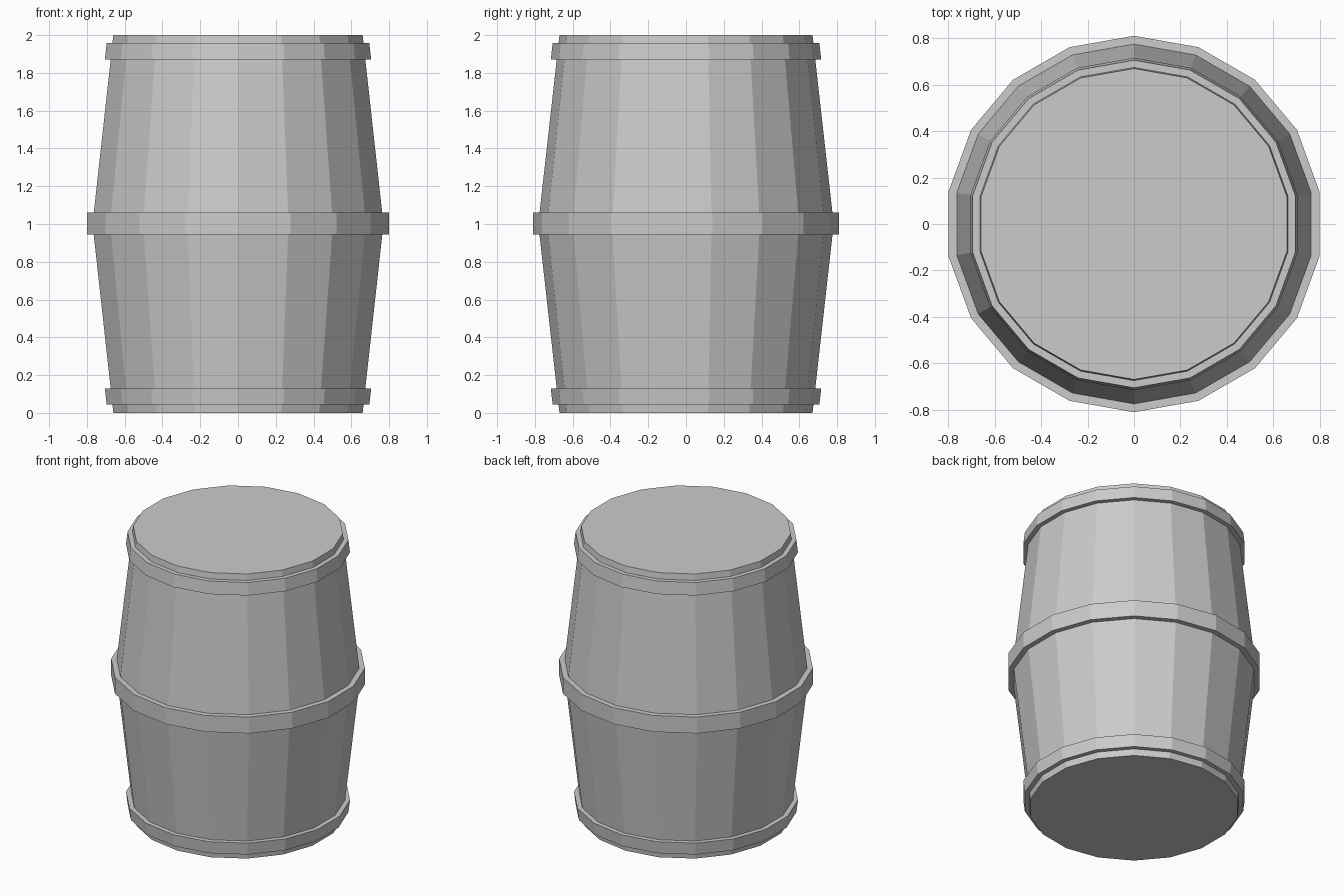
import bpy, bmesh, math

if "Cube" in bpy.data.objects:
    bpy.data.objects.remove(bpy.data.objects["Cube"])

SIDES = 18
R_END, R_MID = 0.67, 0.782  # body radius at the ends and at the belly


def body_radius(z):
    return R_MID - (R_MID - R_END) * abs(z - 1.0)


def lathe(name, profile, ring=False):
    """Spin (radius, z) points about z; ring closes the profile, otherwise ends are capped."""
    bm = bmesh.new()
    rows = []
    for r, z in profile:
        rows.append([bm.verts.new((r * math.cos(a), r * math.sin(a), z))
                     for a in (math.pi / 2 + i * math.tau / SIDES for i in range(SIDES))])
    pairs = list(zip(rows, rows[1:]))
    if ring:
        pairs.append((rows[-1], rows[0]))
    for lo, hi in pairs:
        for i in range(SIDES):
            j = (i + 1) % SIDES
            bm.faces.new((lo[i], lo[j], hi[j], hi[i]))
    if not ring:
        bm.faces.new(rows[0][::-1])
        bm.faces.new(rows[-1])
    bmesh.ops.recalc_face_normals(bm, faces=bm.faces)
    mesh = bpy.data.meshes.new(name)
    bm.to_mesh(mesh)
    bm.free()
    obj = bpy.data.objects.new(name, mesh)
    bpy.context.collection.objects.link(obj)
    return obj


def hoop(name, z0, r0, z1, r1):
    """Metal band with a slightly embedded inner wall."""
    lathe(name, [(body_radius(z0) - 0.005, z0), (r0, z0),
                 (r1, z1), (body_radius(z1) - 0.005, z1)], ring=True)


# Wooden body with flat lids
lathe("barrel_body", [(R_END, 0), (R_MID, 1.0), (R_END, 2.0)])

# Three hoops; the end ones taper with the staves
hoop("bottom_hoop", 0.045, 0.706, 0.13, 0.716)
hoop("middle_hoop", 0.945, 0.811, 1.06, 0.811)
hoop("top_hoop", 1.87, 0.716, 1.957, 0.706)
